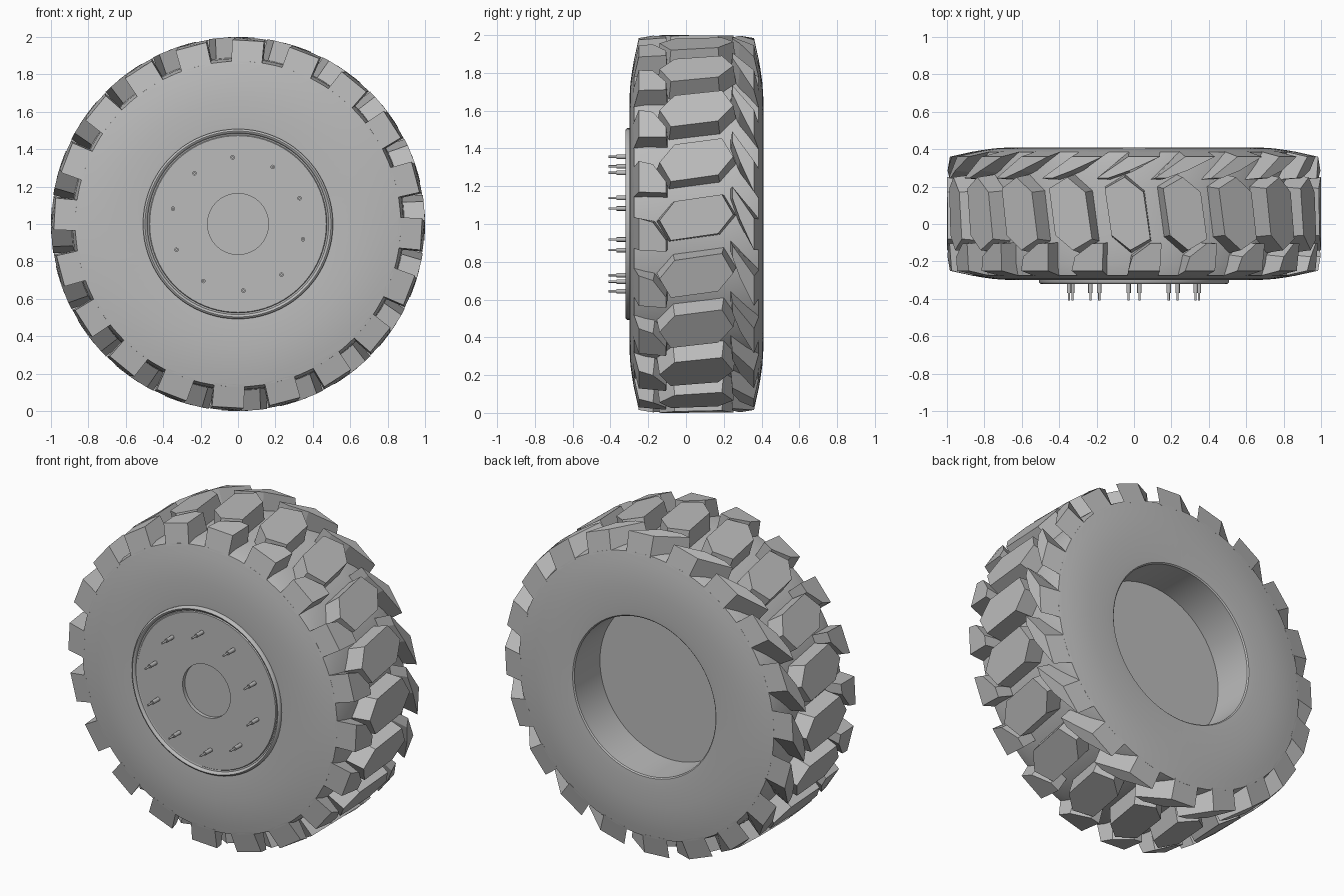
import bpy, bmesh, math
from math import cos, sin, radians

if "Cube" in bpy.data.objects:
    bpy.data.objects.remove(bpy.data.objects["Cube"], do_unlink=True)

MID = 0.055      # middle of the tyre's width
COUNT = 20       # tread blocks per row

grey = bpy.data.materials.new("plain_grey")
grey.use_nodes = True
grey.diffuse_color = (0.5, 0.5, 0.5, 1)
grey.node_tree.nodes["Principled BSDF"].inputs["Base Color"].default_value = (0.5, 0.5, 0.5, 1)


def polar(r, y, deg):
    return (r * cos(radians(deg)), y, 1 + r * sin(radians(deg)))


def finish(bm, name, smooth=True):
    bmesh.ops.recalc_face_normals(bm, faces=bm.faces)
    mesh = bpy.data.meshes.new(name)
    bm.to_mesh(mesh)
    bm.free()
    mesh.materials.append(grey)
    obj = bpy.data.objects.new(name, mesh)
    bpy.context.collection.objects.link(obj)
    if smooth:
        bpy.ops.object.select_all(action='DESELECT')
        obj.select_set(True)
        bpy.context.view_layer.objects.active = obj
        bpy.ops.object.shade_smooth_by_angle(angle=radians(32))


def lathe(name, profile, steps=80):
    """Turn a (radius, y) profile about the wheel axle."""
    bm = bmesh.new()
    verts = [bm.verts.new((r, y, 1)) for r, y in profile]
    edges = [bm.edges.new(pair) for pair in zip(verts, verts[1:])]
    bmesh.ops.spin(bm, geom=verts + edges, cent=(0, 0, 1), axis=(0, 1, 0),
                   angle=math.tau, steps=steps)
    bmesh.ops.remove_doubles(bm, verts=bm.verts, dist=0.0001)
    finish(bm, name)


def tread_row(name, outline, start, flare):
    """Tapered blocks; outline is (sideways, degrees, top radius, base radius, base sideways)."""
    bm = bmesh.new()
    mid_a = sum(p[1] for p in outline) / len(outline)
    for i in range(COUNT):
        turn = start + i * 360 / COUNT
        top = [bm.verts.new(polar(rt, MID + v, turn + a)) for v, a, rt, rb, vb in outline]
        base = [bm.verts.new(polar(rb, MID + vb, turn + mid_a + (a - mid_a) * flare))
                for v, a, rt, rb, vb in outline]
        bm.faces.new(top)
        bm.faces.new(base)
        n = len(outline)
        for k in range(n):
            j = (k + 1) % n
            bm.faces.new((top[k], top[j], base[j], base[k]))
    finish(bm, name, smooth=False)


def shoulder(points):
    """Give outer points the sidewall slope and inner points a steep wall."""
    return [(v, a, 0.985, 0.86, math.copysign(0.3325, v)) if abs(v) > 0.3
            else (v, a, 0.997, 0.87, v * 0.95) for v, a in points]


# Tyre carcass, symmetric about its middle
half = [(0.483, 0.345), (0.49, 0.352), (0.53, 0.355), (0.66, 0.355), (0.75, 0.349),
        (0.82, 0.339), (0.87, 0.33), (0.885, 0.27), (0.89, 0.14)]
front_side = [(r, MID - w) for r, w in half]
back_side = [(r, MID + w) for r, w in reversed(half)]
lathe("tyre_carcass", front_side + back_side)

# Centre tread blocks
hexagon = [(-0.115, 4.9), (0.135, 7.0), (0.195, 0.9), (0.115, -4.9), (-0.135, -7.0), (-0.195, -0.9)]
tread_row("centre_blocks", [(v, a, 1.0, 0.88, v * 1.08) for v, a in hexagon], 2, 1.15)

# Shoulder tread blocks, whose inner tips reach between the centre blocks
front_tip = [(-0.305, -0.2), (-0.23, -1.5), (-0.16, -7.0), (-0.16, -10.5), (-0.305, -10.1)]
back_tip = [(0.305, -10.1), (0.23, -0.5), (0.19, 6.0), (0.19, 9.5), (0.305, -0.2)]
tread_row("front_shoulder_blocks", shoulder(front_tip), 2, 1.1)
tread_row("back_shoulder_blocks", shoulder(back_tip), 2, 1.1)

# Rim barrel, front plate with hub recess, and the rolled lip
lathe("rim_barrel", [(0.483, MID + 0.345), (0.483, 0.15), (0, 0.15)])
lathe("rim_plate", [(0.472, -0.308), (0.163, -0.308), (0.163, -0.285), (0, -0.285)])
lathe("rim_lip", [(0.508, -0.29), (0.508, -0.31), (0.503, -0.318), (0.497, -0.321), (0.491, -0.319),
                  (0.486, -0.313), (0.484, -0.304), (0.476, -0.302), (0.472, -0.308)])

# Wheel studs
bm = bmesh.new()
for i in range(10):
    cx, _, cz = polar(0.357, 0, 94.7 + 36 * i)
    for radius, y0, y1 in ((0.012, -0.3, -0.368), (0.006, -0.36, -0.41)):
        ring = bmesh.ops.create_circle(bm, cap_ends=True, radius=radius, segments=12)["verts"]
        for v in ring:
            v.co = (cx + v.co.x, y0, cz + v.co.y)
        face = ring[0].link_faces[0]
        tip = bmesh.ops.extrude_face_region(bm, geom=[face])["geom"]
        bmesh.ops.translate(bm, vec=(0, y1 - y0, 0),
                            verts=[g for g in tip if isinstance(g, bmesh.types.BMVert)])
finish(bm, "wheel_studs")
